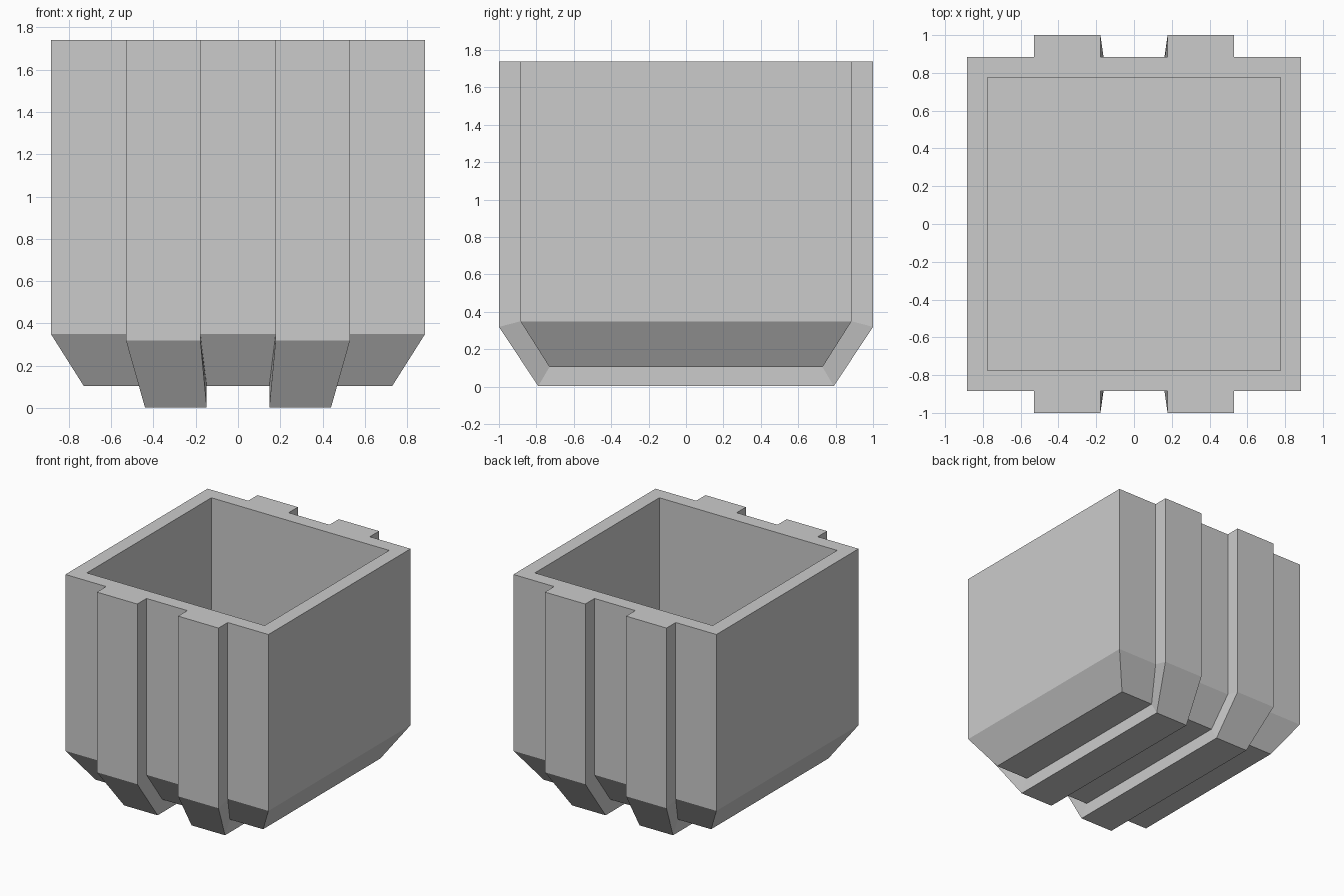
import bpy, bmesh

if "Cube" in bpy.data.objects:
    bpy.data.objects.remove(bpy.data.objects["Cube"])

TOP = 1.74
HALF = 0.885      # outer half width of the box
INNER = 0.775     # half width of the opening
FLOOR = 0.25      # height of the cavity floor

# front half profiles (y, z): rim, knee, underside
PLAIN = [(0.885, TOP), (0.885, 0.35), (0.73, 0.105)]
RIB = [(1.0, TOP), (1.0, 0.32), (0.79, 0.003)]

# strip borders in x: upper position and position on the tapered underside
XU = [-0.885, -0.53, -0.178, 0.178, 0.53, 0.885]
XB = [-0.73, -0.44, -0.148, 0.148, 0.44, 0.73]

bm = bmesh.new()


def section(i, half):
    """Full U-shaped profile, front to back, at strip border i."""
    xs = (XU[i], XU[i], XB[i])
    pts = [(x, -y, z) for x, (y, z) in zip(xs, half)]
    pts += [(x, -y, z) for x, y, z in reversed(pts)]
    return [bm.verts.new(p) for p in pts]


def bridge(a, b):
    for k in range(len(a) - 1):
        bm.faces.new((a[k], a[k + 1], b[k + 1], b[k]))


# outer shell: alternating plain strips and ribs, joined by step faces
loops = []
for i in range(5):
    half = RIB if i % 2 else PLAIN
    left, right = section(i, half), section(i + 1, half)
    bridge(left, right)
    if loops:
        bridge(loops[-1], left)
    loops += [left, right]

# left and right walls with their lower slopes
for s in (loops[0], loops[-1]):
    bm.faces.new((s[0], s[1], s[4], s[5]))
    bm.faces.new((s[1], s[2], s[3], s[4]))

# cavity
corners = [(-INNER, -INNER), (INNER, -INNER), (INNER, INNER), (-INNER, INNER)]
rim = [bm.verts.new((x, y, TOP)) for x, y in corners]
base = [bm.verts.new((x, y, FLOOR)) for x, y in corners]
for k in range(4):
    n = (k + 1) % 4
    bm.faces.new((rim[k], rim[n], base[n], base[k]))
bm.faces.new(base)

# top rim: stepped front and back edges, plain sides
bm.faces.new([s[0] for s in loops] + [rim[1], rim[0]])
bm.faces.new([s[5] for s in loops] + [rim[2], rim[3]])
bm.faces.new((loops[0][0], rim[0], rim[3], loops[0][5]))
bm.faces.new((loops[-1][0], loops[-1][5], rim[2], rim[1]))

bmesh.ops.recalc_face_normals(bm, faces=bm.faces)
mesh = bpy.data.meshes.new("ribbed_bin")
bm.to_mesh(mesh)
bm.free()
obj = bpy.data.objects.new("ribbed_bin", mesh)
bpy.context.collection.objects.link(obj)
